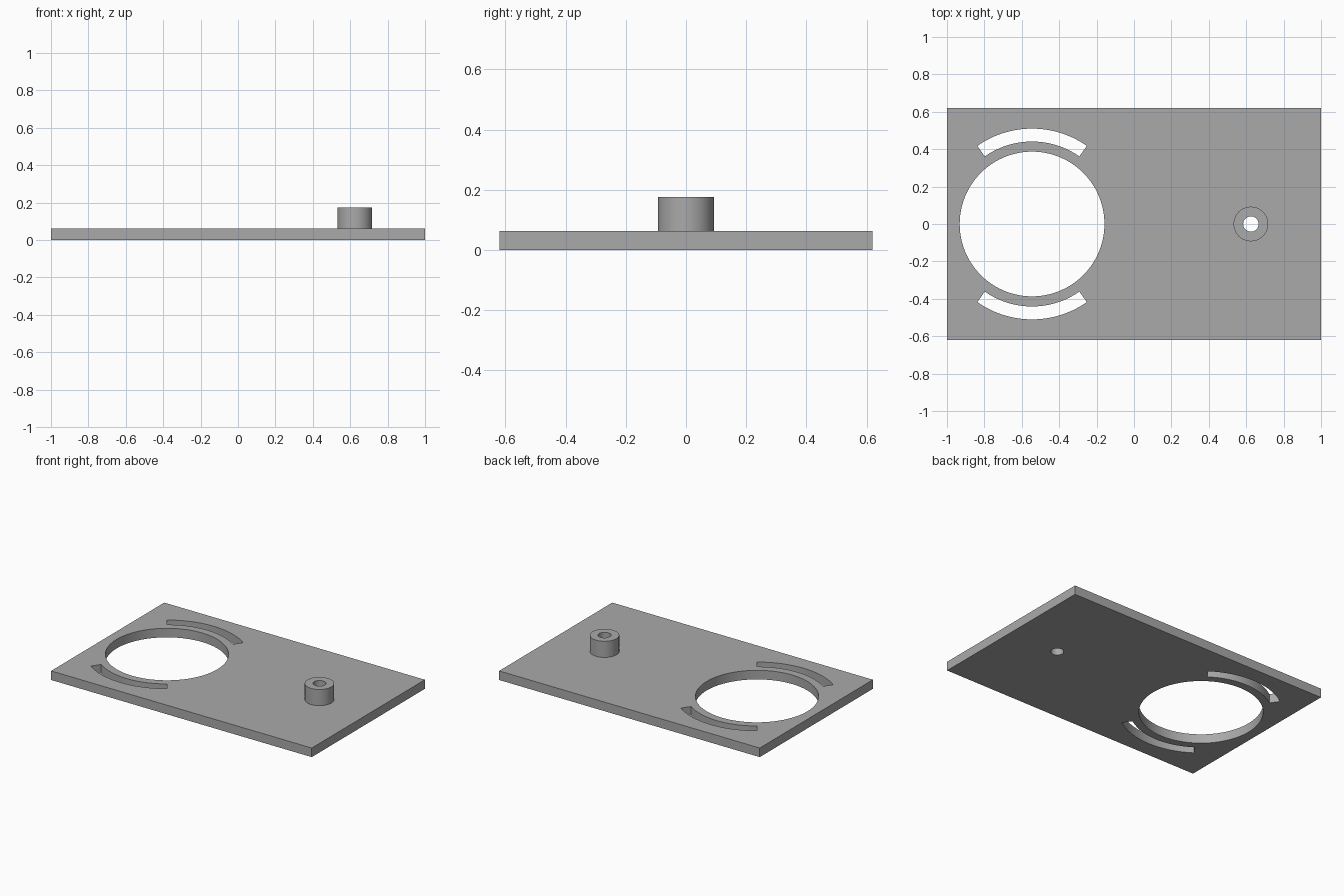
import bpy
import bmesh
from math import cos, sin, radians

THICK = 0.063
BOSS_TOP = 0.175
HOLE_X, BOSS_X = -0.545, 0.625

if "Cube" in bpy.data.objects:
    bpy.data.objects.remove(bpy.data.objects["Cube"], do_unlink=True)

grey = bpy.data.materials.new("plain grey")
grey.use_nodes = True
colour = (0.4, 0.4, 0.4, 1)
grey.diffuse_color = colour
grey.node_tree.nodes["Principled BSDF"].inputs["Base Color"].default_value = colour


def prism(name, outline, z0, z1):
    """Extrude a flat outline from z0 up to z1."""
    bm = bmesh.new()
    base = bm.faces.new([bm.verts.new((x, y, z0)) for x, y in outline])
    up = bmesh.ops.extrude_face_region(bm, geom=[base])["geom"]
    bmesh.ops.translate(bm, vec=(0, 0, z1 - z0),
                        verts=[v for v in up if isinstance(v, bmesh.types.BMVert)])
    bmesh.ops.recalc_face_normals(bm, faces=bm.faces)
    mesh = bpy.data.meshes.new(name)
    bm.to_mesh(mesh)
    bm.free()
    mesh.materials.append(grey)
    obj = bpy.data.objects.new(name, mesh)
    bpy.context.collection.objects.link(obj)
    return obj


def arc(cx, radius, start, end, steps):
    angles = [radians(start + (end - start) * i / steps) for i in range(steps + 1)]
    return [(cx + radius * cos(a), radius * sin(a)) for a in angles]


def circle(cx, radius, steps=96):
    return arc(cx, radius, 0, 360, steps)[:-1]


def cut(obj, cutters):
    """Subtract the cutters, then drop them and smooth the curved walls."""
    bpy.context.view_layer.objects.active = obj
    for cutter in cutters:
        mod = obj.modifiers.new("cut", "BOOLEAN")
        mod.operation, mod.solver, mod.object = "DIFFERENCE", "EXACT", cutter
        bpy.ops.object.modifier_apply(modifier=mod.name)
        bpy.data.objects.remove(cutter, do_unlink=True)
    bpy.ops.object.select_all(action="DESELECT")
    obj.select_set(True)
    bpy.ops.object.shade_smooth_by_angle(angle=radians(30))


def cutter(name, outline):
    obj = prism(name, outline, -0.1, 0.3)
    obj.hide_render = True
    return obj


# Base plate with the large opening, two curved slots and the bore
plate = prism("base_plate", [(-1, -0.62), (1, -0.62), (1, 0.62), (-1, 0.62)], 0, THICK)
slots = [cutter("slot_cutter", arc(HOLE_X, 0.51, a, a + 70, 32) + arc(HOLE_X, 0.441, a + 70, a, 32))
         for a in (55, 235)]
cut(plate, slots + [cutter("opening_cutter", circle(HOLE_X, 0.387)),
                    cutter("bore_cutter", circle(BOSS_X, 0.041))])

# Hollow boss standing on the plate
boss = prism("boss", circle(BOSS_X, 0.0925), THICK, BOSS_TOP)
cut(boss, [cutter("bore_cutter", circle(BOSS_X, 0.041))])
